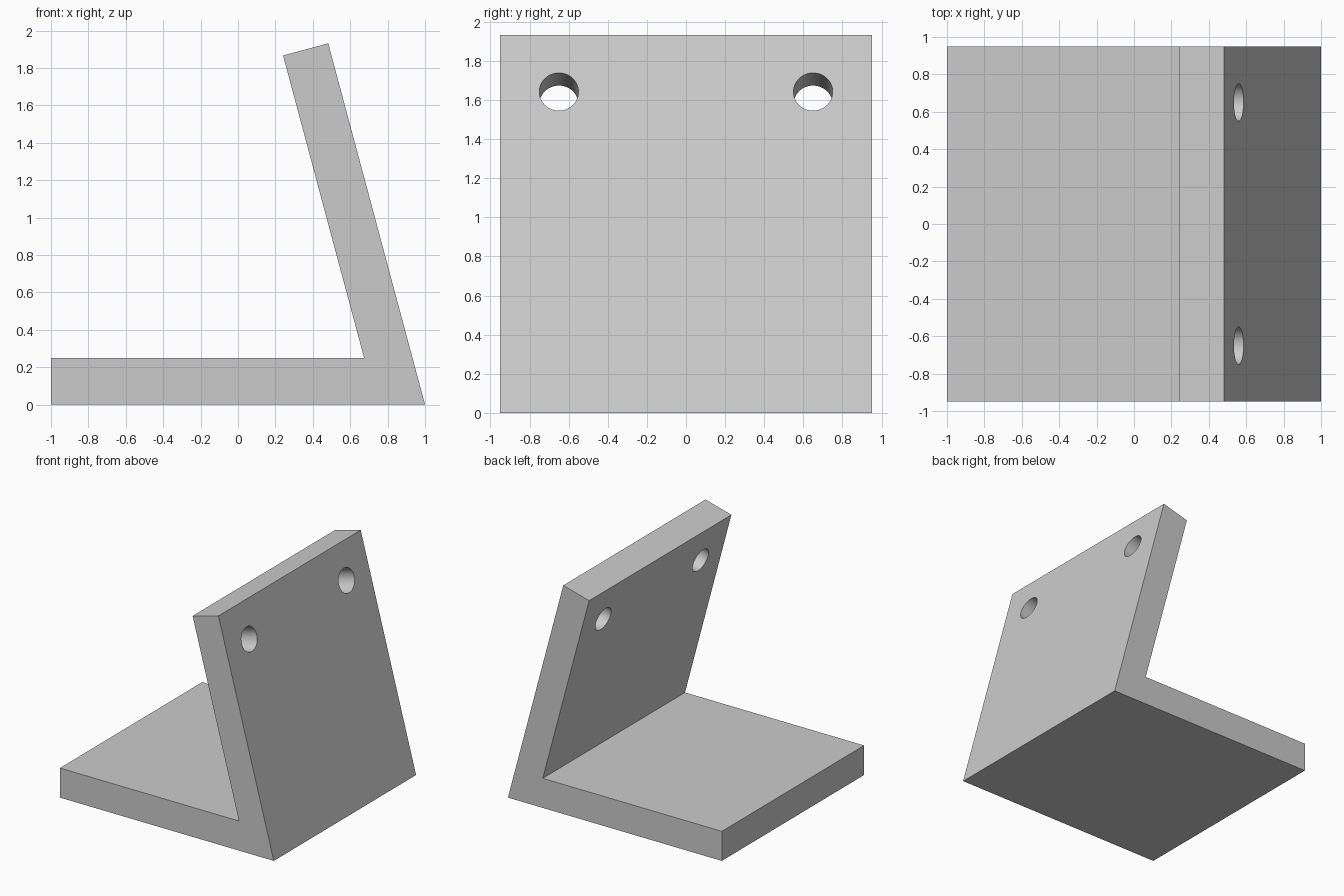
import bpy, bmesh
from math import sin, cos, radians
from mathutils import Vector, Matrix

cube = bpy.data.objects.get("Cube")
if cube:
    bpy.data.objects.remove(cube, do_unlink=True)

HALF_WIDTH = 0.95
THICK = 0.25
LEAN = radians(15)

grey = bpy.data.materials.new("light_grey")
grey.use_nodes = True
colour = (0.6, 0.6, 0.6, 1)
grey.diffuse_color = colour
grey.node_tree.nodes["Principled BSDF"].inputs["Base Color"].default_value = colour


def add_object(name, bm):
    bmesh.ops.recalc_face_normals(bm, faces=bm.faces)
    mesh = bpy.data.meshes.new(name)
    bm.to_mesh(mesh)
    bm.free()
    mesh.materials.append(grey)
    obj = bpy.data.objects.new(name, mesh)
    bpy.context.collection.objects.link(obj)
    return obj


# Leaning plate: directions along it and through it, from the bottom corner
corner = Vector((1, 0, 0))
up = Vector((-sin(LEAN), 0, cos(LEAN)))
inward = Vector((-cos(LEAN), 0, -sin(LEAN)))
outer_top = corner + up * 2
inner_top = outer_top + inward * THICK
inner_corner = inner_top - up * ((inner_top.z - THICK) / up.z)

# Angled bracket: side profile extruded across the width
profile = [Vector((-1, 0, 0)), corner, outer_top, inner_top,
           inner_corner, Vector((-1, 0, THICK))]
bm = bmesh.new()
face = bm.faces.new([bm.verts.new(p - Vector((0, HALF_WIDTH, 0))) for p in profile])
side = bmesh.ops.extrude_face_region(bm, geom=[face])["geom"]
bmesh.ops.translate(bm, vec=(0, 2 * HALF_WIDTH, 0),
                    verts=[v for v in side if isinstance(v, bmesh.types.BMVert)])
bracket = add_object("angled_bracket", bm)

# Mounting holes: cutters square to the leaning plate
bm = bmesh.new()
turn = inward.to_track_quat("Z", "Y").to_matrix().to_4x4()
for y in (-0.65, 0.65):
    centre = corner + up * 1.7 + inward * THICK / 2 + Vector((0, y, 0))
    bmesh.ops.create_cone(bm, cap_ends=True, segments=64, radius1=0.1, radius2=0.1,
                          depth=0.6, matrix=Matrix.Translation(centre) @ turn)
cutter = add_object("hole_cutter", bm)
cutter.hide_render = True
cutter.hide_set(True)

cut = bracket.modifiers.new("mounting_holes", "BOOLEAN")
cut.operation = "DIFFERENCE"
cut.solver = "EXACT"
cut.object = cutter

# Apply the cut, then smooth the hole walls only
bpy.context.view_layer.objects.active = bracket
bracket.select_set(True)
bpy.ops.object.modifier_apply(modifier=cut.name)
bpy.data.objects.remove(cutter, do_unlink=True)
bpy.ops.object.shade_smooth_by_angle(angle=radians(30))
